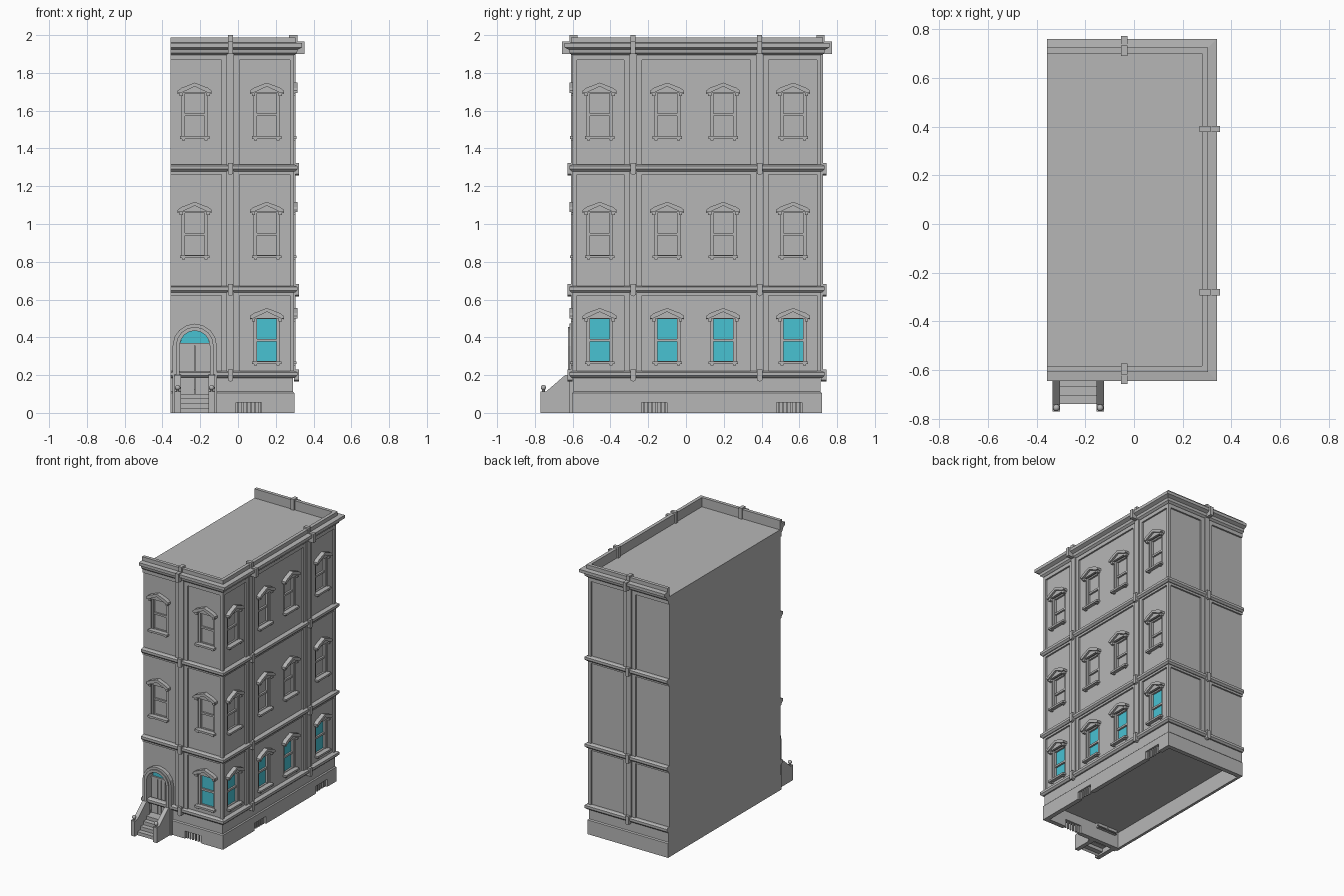
import bpy, bmesh, math

if "Cube" in bpy.data.objects:
    bpy.data.objects.remove(bpy.data.objects["Cube"], do_unlink=True)

X0, X1, Y0, Y1 = -0.357, 0.296, -0.60, 0.716   # wall planes
REC = -0.012                                   # recessed panel plane
ROOF = 1.92
FRONT_PIER, SIDE_PIERS = -0.04, (-0.28, 0.39)
FRONT_WIN, DOOR_X = 0.153, -0.229
SIDE_WINS = (-0.457, -0.10, 0.197, 0.567)
SILLS = (0.262, 0.824, 1.455)
WIN_W, WIN_H = 0.136, 0.245


def material(name, color):
    m = bpy.data.materials.new(name)
    m.use_nodes = True
    m.diffuse_color = color
    m.node_tree.nodes["Principled BSDF"].inputs["Base Color"].default_value = color
    return m


STONE = material("grey stone", (0.47, 0.47, 0.47, 1))
GLASS = material("cyan glass", (0.065, 0.54, 0.65, 1))


def place(face, u, d, z):
    """Wall coordinates: u along the wall, d outward, z up."""
    if face == "front":
        return (u, Y0 - d, z)
    if face == "back":
        return (u, Y1 + d, z)
    return (X1 + d, u, z)


def loft(bm, rings, closed=False):
    """Join equal rings of points, capping both ends."""
    vs = [[bm.verts.new(p) for p in r] for r in rings]
    n = len(vs[0])
    for a, b in zip(vs, vs[1:]):
        for i in range(n):
            j = (i + 1) % n
            bm.faces.new((a[i], a[j], b[j], b[i]))
    bm.faces.new(vs[0][::-1])
    bm.faces.new(vs[-1])


def prism(bm, face, pts, d0, d1):
    loft(bm, [[place(face, u, d, z) for u, z in pts] for d in (d0, d1)])


def slab(bm, face, u0, u1, z0, z1, d0, d1):
    prism(bm, face, [(u0, z0), (u1, z0), (u1, z1), (u0, z1)], d0, d1)


def band(bm, profile):
    """Sweep an (outward, height) profile round front, right and back."""
    corners = ((X0, Y0, 0, -1), (X1, Y0, 1, -1), (X1, Y1, 1, 1), (X0, Y1, 0, 1))
    loft(bm, [[(x + sx * d, y + sy * d, z) for d, z in profile] for x, y, sx, sy in corners])


def finish(name, bm, mat=STONE):
    bmesh.ops.recalc_face_normals(bm, faces=bm.faces)
    me = bpy.data.meshes.new(name)
    bm.to_mesh(me)
    bm.free()
    me.materials.append(mat)
    ob = bpy.data.objects.new(name, me)
    bpy.context.collection.objects.link(ob)
    return ob


def cut(ob, bm):
    """Cut openings out of an object and bake the result."""
    cutter = finish("opening_cutter", bm)
    cutter.hide_render = True
    mod = ob.modifiers.new("openings", "BOOLEAN")
    mod.operation, mod.solver, mod.object = "DIFFERENCE", "EXACT", cutter
    deps = bpy.context.evaluated_depsgraph_get()
    me = bpy.data.meshes.new_from_object(ob.evaluated_get(deps))
    ob.modifiers.clear()
    ob.data = me
    bpy.data.objects.remove(cutter, do_unlink=True)


def arch(r, spring, bottom, n=8):
    """Open arch outline from left foot to right foot."""
    pts = [(DOOR_X - r, bottom)]
    pts += [(DOOR_X - r * math.cos(math.pi * i / n), spring + r * math.sin(math.pi * i / n))
            for i in range(n + 1)]
    return pts + [(DOOR_X + r, bottom)]


windows = [("front", FRONT_WIN, z, i == 0) for i, z in enumerate(SILLS)]
windows += [("front", DOOR_X, z, False) for z in SILLS[1:]]
windows += [("right", y, z, i == 0) for y in SIDE_WINS for i, z in enumerate(SILLS)]
piers = [("front", FRONT_PIER), ("back", FRONT_PIER)] + [("right", y) for y in SIDE_PIERS]

# Main body with window and door openings
bm = bmesh.new()
xr, yf, yb = X1 + REC, Y0 - REC, Y1 + REC
loft(bm, [[(X0, yf, z), (xr, yf, z), (xr, yb, z), (X0, yb, z)] for z in (0.12, ROOF)])
body = finish("building_body", bm)
bm = bmesh.new()
for face, u, z, _ in windows:
    slab(bm, face, u - WIN_W / 2, u + WIN_W / 2, z, z + WIN_H, REC - 0.03, 0.05)
prism(bm, "front", arch(0.082, 0.36, 0.05), -0.05, 0.05)
cut(body, bm)

# Hollow base with vent openings
bm = bmesh.new()
band(bm, [(-0.03, 0), (0.003, 0), (0.003, 0.105), (-0.004, 0.112), (-0.004, 0.19), (-0.03, 0.19)])
base = finish("base_wall", bm)
vents = [("front", -0.01), ("right", -0.235), ("right", 0.48)]
bm = bmesh.new()
for face, u in vents:
    slab(bm, face, u, u + 0.135, -0.02, 0.055, -0.05, 0.05)
slab(bm, "front", DOOR_X - 0.082, DOOR_X + 0.082, 0.1, 0.25, -0.05, 0.05)
cut(base, bm)
bm = bmesh.new()
for face, u in vents:
    for i in range(6):
        c = u + 0.135 * (i + 0.5) / 6
        slab(bm, face, c - 0.005, c + 0.005, 0, 0.055, -0.02, -0.008)
finish("vent_bars", bm)
bm = bmesh.new()
loft(bm, [[(x, yf, 0), (x, yb, 0), (x, yb, 0.125), (x, yf, 0.125)] for x in (X0, X0 + 0.02)])
finish("base_party_wall", bm)

# Panel rails, corner posts and piers
bm = bmesh.new()
for z0, z1 in ((0.622, 0.645), (1.263, 1.285), (1.867, 1.91)):
    band(bm, [(-0.02, z0), (0, z0), (0, z1), (-0.02, z1)])
finish("panel_rails", bm)
bm = bmesh.new()
for y0, y1 in ((Y0, Y0 + 0.022), (Y1 - 0.022, Y1)):
    loft(bm, [[(X1 - 0.022, y0, z), (X1, y0, z), (X1, y1, z), (X1 - 0.022, y1, z)]
              for z in (0.185, 1.91)])
finish("corner_posts", bm)
bm = bmesh.new()
for face, u in piers:
    slab(bm, face, u - 0.048, u + 0.048, 0.185, 1.905, -0.02, 0)
    slab(bm, face, u - 0.02, u + 0.02, 0.19, 1.905, -0.01, 0.009)
finish("piers", bm)

# String courses, cornice and parapet
strings = (0.185, 0.637, 1.278)
bm = bmesh.new()
for z in strings:
    band(bm, [(-0.02, z), (0.006, z), (0.018, z + 0.012), (0.018, z + 0.03),
              (0.006, z + 0.036), (-0.02, z + 0.036)])
finish("string_courses", bm)
bm = bmesh.new()
band(bm, [(-0.016, 1.89), (0.004, 1.895), (0.016, 1.905), (0.02, 1.923), (0.044, 1.935),
          (0.044, 1.957), (0.009, 1.96), (0.009, 1.988), (-0.016, 1.988)])
finish("cornice_and_parapet", bm)
bm = bmesh.new()
for face, u in piers:
    for z in strings:
        prism(bm, face, [(u - 0.014, z - 0.012), (u, z - 0.02), (u + 0.014, z - 0.012),
                         (u + 0.014, z + 0.046), (u - 0.014, z + 0.046)], 0, 0.028)
    slab(bm, face, u - 0.013, u + 0.013, 1.9, 1.965, 0, 0.057)
    slab(bm, face, u - 0.013, u + 0.013, 1.91, 2.0, -0.026, 0.018)
finish("brackets", bm)

# Windows: casing, sashes, sill and pediment hood
frames, hoods, clear, plain = (bmesh.new() for _ in range(4))
for face, u, z, lit in windows:
    w, top, mid = WIN_W / 2, z + WIN_H, z + WIN_H / 2
    slab(clear if lit else plain, face, u - w, u + w, z, top, REC - 0.03, REC - 0.025)
    for s in (-1, 1):
        slab(frames, face, u + s * w, u + s * (w - 0.016), z, top, REC - 0.03, REC - 0.008)
        slab(hoods, face, u + s * 0.052, u + s * 0.068, z - 0.012, z, REC, 0.008)
        slab(hoods, face, u + s * 0.062, u + s * 0.08, top - 0.022, top, REC, 0.008)
    for z0, z1 in ((z, z + 0.012), (mid - 0.007, mid + 0.007), (top - 0.01, top)):
        slab(frames, face, u - w, u + w, z0, z1, REC - 0.03, REC - 0.012)
    slab(hoods, face, u - 0.078, u + 0.078, z - 0.004, z + 0.01, REC - 0.01, 0.014)
    outline = [(-0.072, -0.006), (0.072, -0.006), (0.09, -0.012), (0.09, 0.004), (0.07, 0.02),
               (0, 0.047), (-0.07, 0.02), (-0.09, 0.004), (-0.09, -0.012)]
    prism(hoods, face, [(u + a, top + b) for a, b in outline], REC, 0.004)
    chevron = [(-0.09, -0.006), (-0.072, -0.006), (0, 0.028), (0.072, -0.006), (0.09, -0.006),
               (0.09, 0.006), (0.07, 0.021), (0, 0.048), (-0.07, 0.021), (-0.09, 0.006)]
    prism(hoods, face, [(u + a, top + b) for a, b in chevron], REC, 0.018)
finish("window_frames", frames)
finish("window_sills_and_hoods", hoods)
finish("ground_floor_glass", clear, GLASS)
finish("upper_floor_panes", plain)

# Arched doorway: stepped surround, door leaves and fanlight
bm = bmesh.new()
for ro, ri, d in ((0.117, 0.098, 0.018), (0.1, 0.08, 0.026)):
    prism(bm, "front", arch(ro, 0.355, 0.0) + arch(ri, 0.355, 0.0)[::-1], -0.02, d)
finish("door_surround", bm)
bm = bmesh.new()
for s in (-1, 1):
    slab(bm, "front", DOOR_X + s * 0.002, DOOR_X + s * 0.082, 0.1, 0.365, -0.05, -0.036)
    slab(bm, "front", DOOR_X + s * 0.03, DOOR_X + s * 0.034, 0.1, 0.365, -0.04, -0.03)
slab(bm, "front", DOOR_X - 0.082, DOOR_X + 0.082, 0.358, 0.37, -0.05, -0.03)
finish("door", bm)
bm = bmesh.new()
prism(bm, "front", arch(0.078, 0.361, 0.36), -0.05, -0.042)
finish("fanlight", bm, GLASS)

# Entrance steps with sloping side walls and ball finials
bm = bmesh.new()
upper = [(-0.74, 0)]
for i in range(4):
    y, z = -0.74 + 0.035 * i, 0.025 * (i + 1)
    upper += [(y, z), (y + 0.035, z)]
upper[-1] = (-0.56, 0.1)
lower = [(y + 0.012, max(z - 0.012, 0)) for y, z in upper[1:]]
loft(bm, [[(DOOR_X + x, y, z) for y, z in upper + lower[::-1]] for x in (-0.08, 0.08)])
finish("entrance_steps", bm)
bm = bmesh.new()
rail = [(-0.77, 0), (-0.77, 0.112), (-0.742, 0.112), (-0.64, 0.2), (-0.6, 0.205), (-0.6, 0)]
for s in (-1, 1):
    loft(bm, [[(DOOR_X + s * x, y, z) for y, z in rail] for x in (0.074, 0.106)])
finish("step_side_walls", bm)
for side, s in (("left", 1), ("right", -1)):
    bpy.ops.mesh.primitive_uv_sphere_add(segments=12, ring_count=8, radius=0.014,
                                         location=(DOOR_X + s * 0.09, -0.755, 0.134))
    ball = bpy.context.object
    ball.name = side + "_finial"
    ball.data.materials.append(STONE)
    bpy.ops.object.shade_smooth()
    bpy.ops.mesh.primitive_cylinder_add(vertices=10, radius=0.008, depth=0.02,
                                        location=(DOOR_X + s * 0.09, -0.755, 0.118))
    bpy.context.object.name = side + "_finial_neck"
    bpy.context.object.data.materials.append(STONE)
